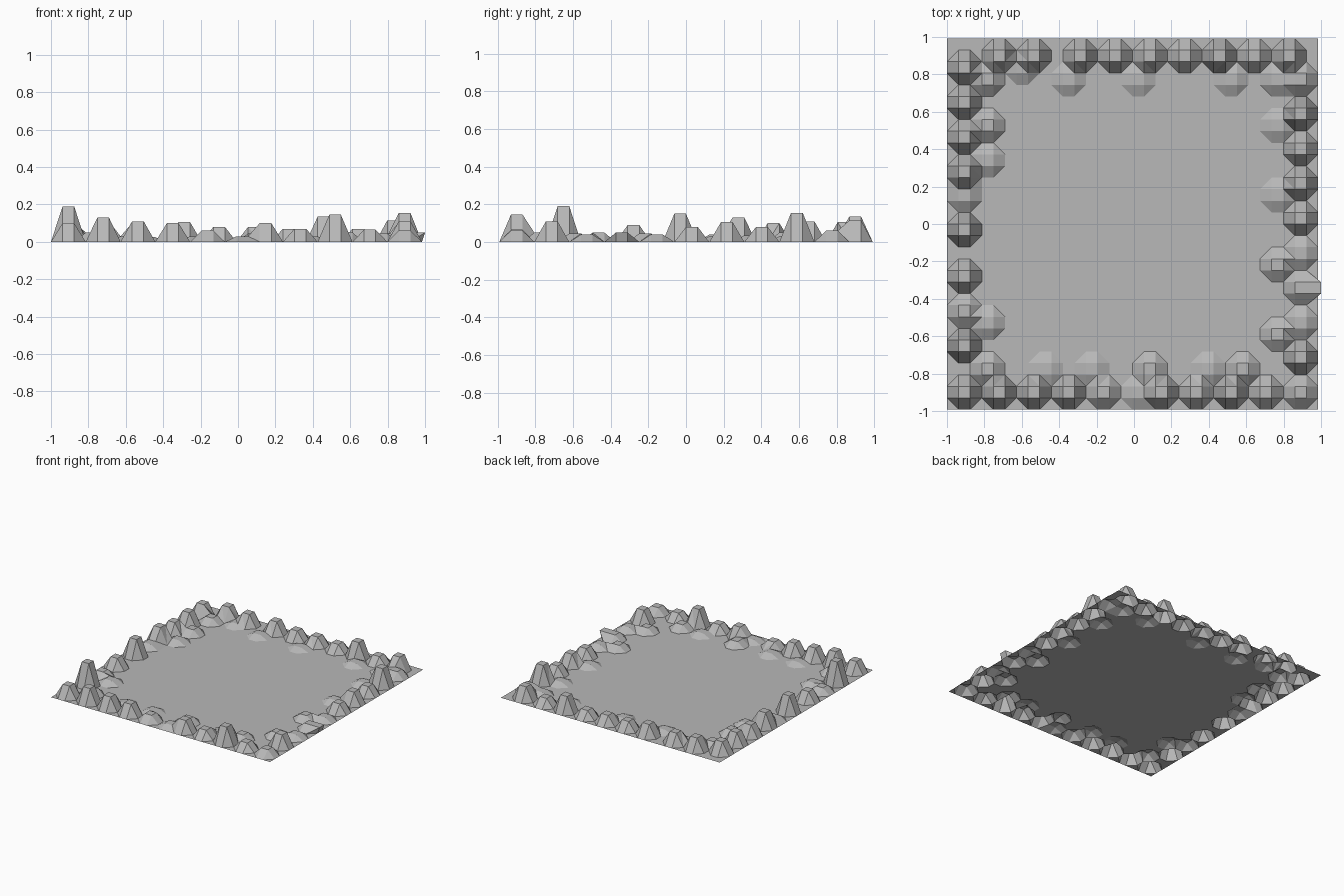
import bpy, bmesh

cube = bpy.data.objects.get("Cube")
if cube:
    bpy.data.objects.remove(cube)

CELLS, STEP = 32, 0.062
X0, Y0 = -1.0, -0.992

# One stone grey for the whole ground
stone = bpy.data.materials.new("stone_grey")
stone.use_nodes = True
grey = (0.48, 0.48, 0.48, 1)
stone.diffuse_color = grey
stone.node_tree.nodes["Principled BSDF"].inputs["Base Color"].default_value = grey

# Rocks: grid cell along the border -> height
front_row = {1: .10, 4: .13, 7: .11, 10: .10, 13: .06, 16: .03, 18: .10,
             21: .07, 24: .145, 27: .065, 30: .06}
back_row = {4: .11, 7: .10, 11: .105, 14: .08, 17: .08, 20: .07, 23: .135,
            26: .07, 29: .115}
right_side = {5: .19, 8: .05, 11: .09, 15: .15, 18: .04, 20: .13, 23: .10,
              26: .11, 29: .105}
left_side = {4: .11, 7: .04, 10: .05, 13: .04, 16: .08, 19: .105, 22: .08,
             25: .155, 28: .06}
# Low stones just inside the border
inner_front = {3: .05, 8: .025, 12: .03, 17: .045, 22: .03, 25: .05}
inner_back = {3: .05, 10: .03, 16: .025, 24: .03, 28: .04}
inner_right = {7: .035, 21: .035, 24: .05}
inner_left = {6: .045, 12: .045, 18: .03, 24: .03}

rocks = [(6, 29, .03)]
for j, row in ((1, front_row), (30, back_row), (3, inner_front), (28, inner_back)):
    rocks += [(i, j, h) for i, h in row.items()]
for i, column in ((1, right_side), (30, left_side), (3, inner_right), (28, inner_left)):
    rocks += [(i, j, h) for j, h in column.items()]

# Each rock lifts the four corners of its cell
height = {}
for i, j, h in rocks:
    for corner in ((i, j), (i + 1, j), (i, j + 1), (i + 1, j + 1)):
        height[corner] = max(height.get(corner, 0), h)

bm = bmesh.new()
grid = {}
for i in range(CELLS + 1):
    for j in range(CELLS + 1):
        grid[i, j] = bm.verts.new((X0 + i * STEP, Y0 + j * STEP, height.get((i, j), 0)))

# One rock leans out over the edge
grid[31, 10].co.x = grid[31, 11].co.x = 1.0

# Flat cells stay quads; bent cells are split along their lower diagonal
for i in range(CELLS):
    for j in range(CELLS):
        a, b = grid[i, j], grid[i + 1, j]
        c, d = grid[i + 1, j + 1], grid[i, j + 1]
        bend = a.co.z + c.co.z - b.co.z - d.co.z
        if abs(bend) < 1e-5:
            bm.faces.new((a, b, c, d))
        elif bend > 0:
            bm.faces.new((a, b, d))
            bm.faces.new((b, c, d))
        else:
            bm.faces.new((a, b, c))
            bm.faces.new((a, c, d))

# Merge the level floor into large faces
bmesh.ops.dissolve_limit(bm, angle_limit=0.001, verts=bm.verts[:], edges=bm.edges[:])

mesh = bpy.data.meshes.new("rocky_ground")
bm.to_mesh(mesh)
bm.free()
mesh.materials.append(stone)
ground = bpy.data.objects.new("rocky_ground", mesh)
bpy.context.collection.objects.link(ground)
